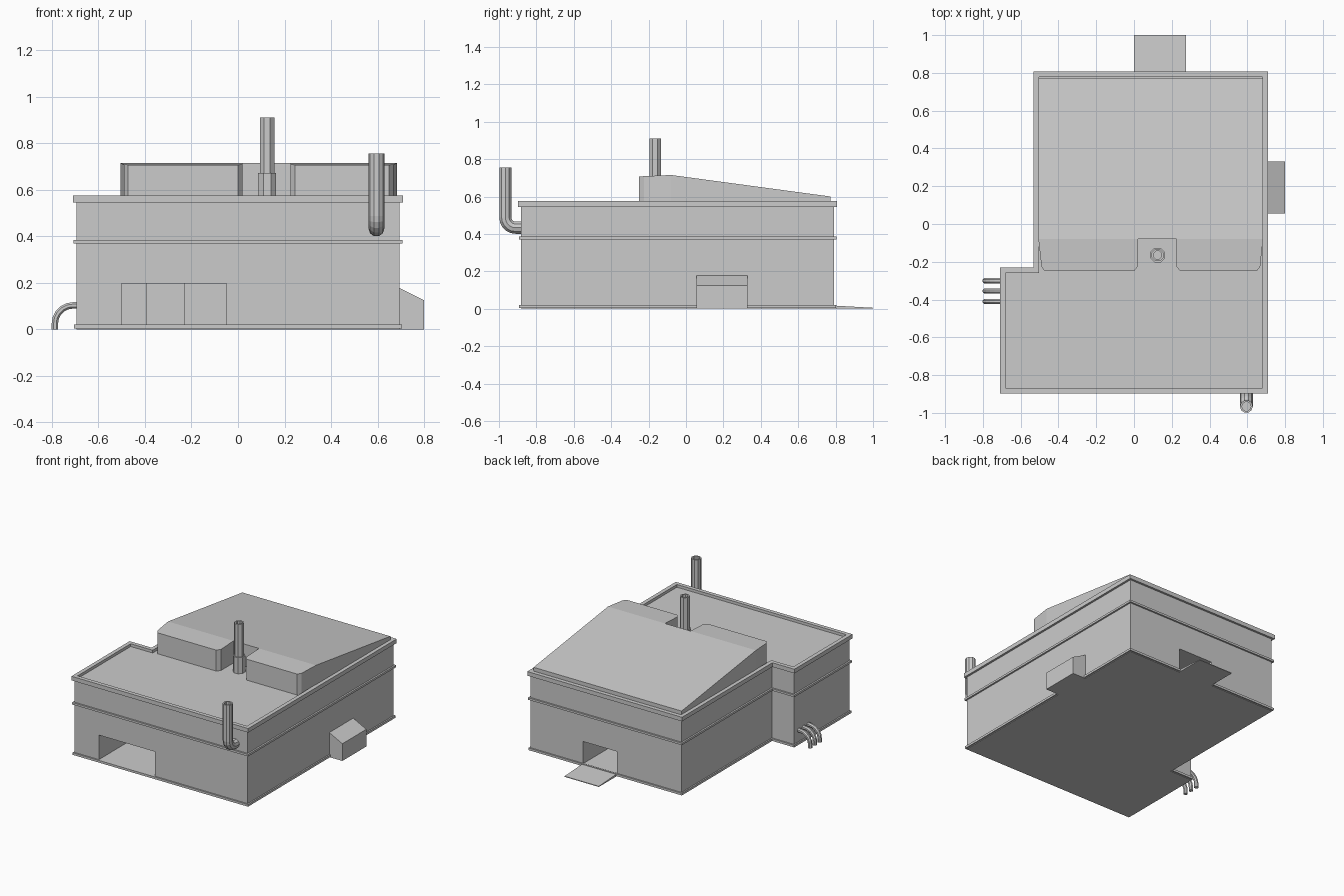
import bpy, bmesh
from math import sin, cos, pi
from mathutils import Vector

if "Cube" in bpy.data.objects:
    bpy.data.objects.remove(bpy.data.objects["Cube"])


def finish(name, bm):
    bmesh.ops.recalc_face_normals(bm, faces=bm.faces)
    me = bpy.data.meshes.new(name)
    bm.to_mesh(me)
    bm.free()
    ob = bpy.data.objects.new(name, me)
    bpy.context.collection.objects.link(ob)
    return ob


def loft(name, loops, cap=True, closed=False):
    """Skin a list of equal-length point loops."""
    bm = bmesh.new()
    rings = [[bm.verts.new(p) for p in loop] for loop in loops]
    n = len(rings[0])
    pairs = list(zip(rings, rings[1:]))
    if closed:
        pairs.append((rings[-1], rings[0]))
    for a, b in pairs:
        for i in range(n):
            j = (i + 1) % n
            bm.faces.new((a[i], a[j], b[j], b[i]))
    if cap:
        bm.faces.new(rings[0])
        bm.faces.new(rings[-1])
    return finish(name, bm)


def box(name, x0, x1, y0, y1, z0, z1):
    return loft(name, [[(x0, y0, z), (x1, y0, z), (x1, y1, z), (x0, y1, z)] for z in (z0, z1)])


def footprint(d, z):
    """L-shaped plan, pushed outward by d."""
    pts = [(-.695, -.882, -1, -1), (.695, -.882, 1, -1), (.695, .792, 1, 1),
           (-.518, .792, -1, 1), (-.518, -.245, -1, 1), (-.695, -.245, -1, 1)]
    return [(x + sx * d, y + sy * d, z) for x, y, sx, sy in pts]


def band(name, out, inn, z0, z1):
    return loft(name, [footprint(out, z0), footprint(out, z1),
                       footprint(inn, z1), footprint(inn, z0)], cap=False, closed=True)


def pipe(name, stations, normal, sides=8):
    """Sweep a polygon along (position, direction, radius) stations in one plane."""
    nrm = Vector(normal)
    loops = []
    for p, d, r in stations:
        u = Vector(d).normalized().cross(nrm)
        loops.append([Vector(p) + r * (cos(a) * u + sin(a) * nrm)
                      for a in ((k + .5) * 2 * pi / sides for k in range(sides))])
    return loft(name, loops)


# main building with two door recesses
walls = loft("walls", [footprint(0, 0), footprint(0, .555)])
cutters = [box("front_bay_cutter", -.50, -.05, -1, -.52, .02, .198),
           box("back_door_cutter", 0, .275, .45, .95, .015, .178)]
for c in cutters:
    m = walls.modifiers.new(c.name, 'BOOLEAN')
    m.operation = 'DIFFERENCE'
    m.solver = 'EXACT'
    m.object = c
    c.hide_render = True
    c.hide_set(True)

# trim bands and roof rim
band("base_trim", .01, -.003, 0.004, .02)
band("middle_trim", .012, -.005, .37, .385)
band("roof_rim", .015, -.014, .545, .575)

# panel inside the front bay
box("bay_panel", -.395, -.23, -.545, -.51, .02, .198)

# sloping upper roof with notched front
plan = [(.683, .773), (-.506, .773), (-.506, -.08), (-.49, -.225), (-.473, -.25),
        (0, -.25), (.02, -.225), (.02, -.08), (.225, -.08), (.225, -.225),
        (.245, -.25), (.65, -.25), (.668, -.225), (.683, -.08)]
bm = bmesh.new()
lo = [bm.verts.new((x, y, .55)) for x, y in plan]
hi = [bm.verts.new((x, y, .715 - .135 * (y + .08) if y >= -.08 else .715 + .045 * (y + .08)))
      for x, y in plan]
for i in range(len(plan)):
    j = (i + 1) % len(plan)
    bm.faces.new((lo[i], lo[j], hi[j], hi[i]))
for ids in ((0, 1, 2, 7, 8, 13), (2, 3, 4, 5, 6, 7), (8, 9, 10, 11, 12, 13)):
    bm.faces.new([hi[i] for i in ids])
bm.faces.new(lo)
finish("upper_roof", bm)

# chimney with stepped base and hollow top
up = (0, 0, 1)
pipe("chimney", [((.125, -.165, z), up, r) for z, r in
                 ((.55, .042), (.672, .042), (.672, .034), (.91, .034), (.91, .023), (.70, .023))],
     (1, 0, 0))

# front exhaust pipe with elbow
R = .055
st = [((.595, -.87, .433), (0, -1, 0), .034)]
for k in range(6):
    a = k / 5 * pi / 2
    st.append(((.595, -.911 - R * sin(a), .433 + R * (1 - cos(a))), (0, -cos(a), sin(a)), .034))
y = -.911 - R
st += [((.595, y, z), up, r) for z, r in ((.755, .034), (.755, .024), (.55, .024))]
pipe("exhaust_pipe", st, (1, 0, 0), 10)

# three small side pipes curving to the ground
for n, y in enumerate((-.30, -.355, -.41)):
    st = [((-.68, y, .103), (-1, 0, 0), .015)]
    for k in range(6):
        a = k / 5 * pi / 2
        st.append(((-.71 - .077 * sin(a), y, .103 - .077 * (1 - cos(a))),
                   (-cos(a), 0, -sin(a)), .015))
    st.append(((-.787, y, 0), (0, 0, -1), .015))
    pipe(f"side_pipe_{n + 1}", st, (0, 1, 0))

# side hatch with sloped top
loft("side_hatch", [[(.68, y, 0), (.80, y, 0), (.80, y, .125), (.695, y, .178), (.68, y, .178)]
                    for y in (.055, .33)])

# back door ramp
loft("back_ramp", [[(x, .78, 0), (x, 1, 0), (x, 1, .005), (x, .805, .016), (x, .78, .016)]
                   for x in (0, .275)])
